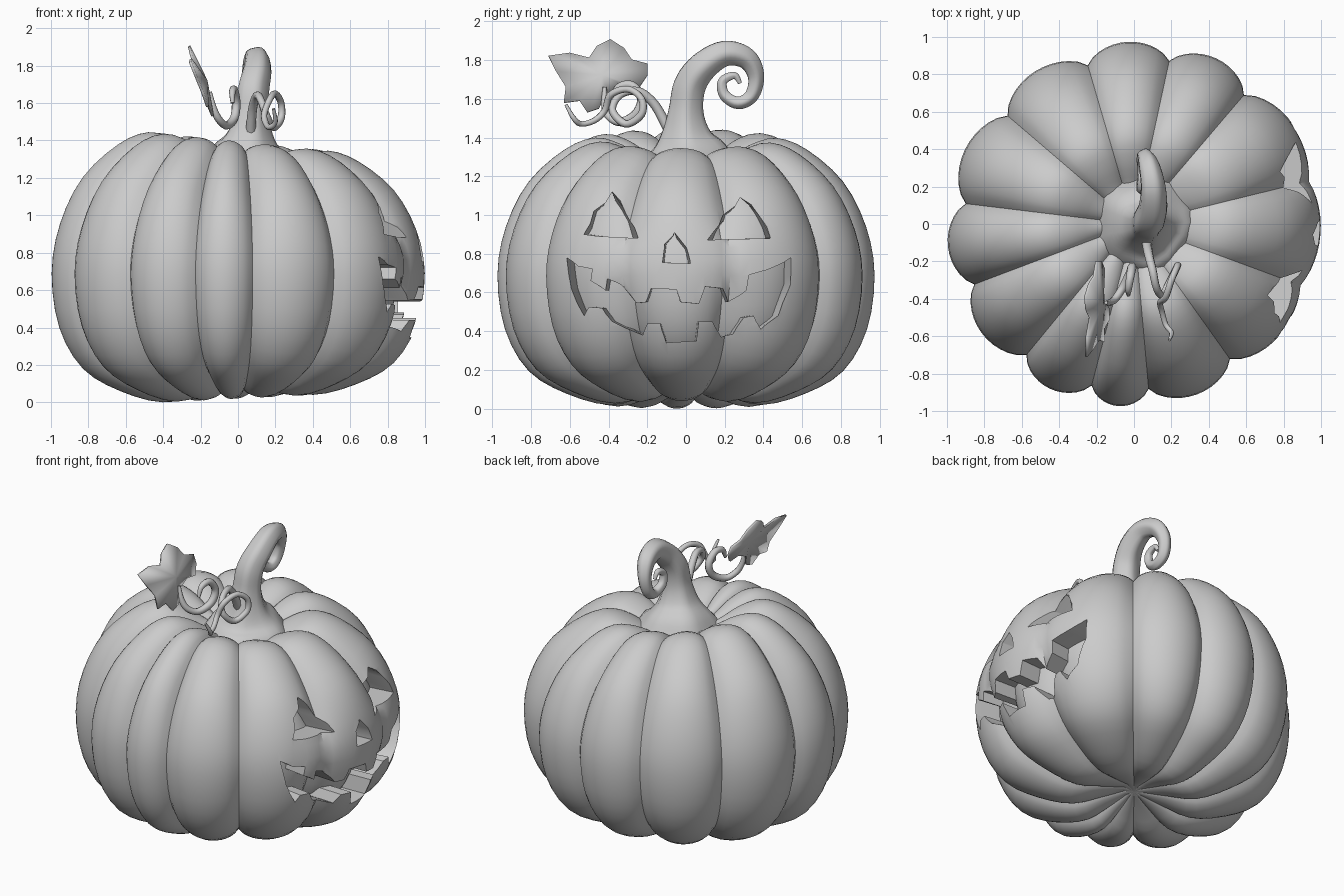
import bpy, bmesh, math
from mathutils import Vector

cube = bpy.data.objects.get("Cube")
if cube:
    bpy.data.objects.remove(cube, do_unlink=True)

grey = bpy.data.materials.new("plain grey")
grey.use_nodes = True
grey.diffuse_color = (0.6, 0.6, 0.6, 1)
grey.node_tree.nodes["Principled BSDF"].inputs["Base Color"].default_value = (0.6, 0.6, 0.6, 1)


def finish(name, bm, angle=35):
    """Turn a bmesh into a smooth-shaded object."""
    bmesh.ops.recalc_face_normals(bm, faces=bm.faces)
    mesh = bpy.data.meshes.new(name)
    bm.to_mesh(mesh)
    bm.free()
    obj = bpy.data.objects.new(name, mesh)
    bpy.context.collection.objects.link(obj)
    mesh.materials.append(grey)
    smooth(obj, angle)
    return obj


def smooth(obj, angle):
    bpy.ops.object.select_all(action='DESELECT')
    obj.select_set(True)
    bpy.context.view_layer.objects.active = obj
    bpy.ops.object.shade_smooth_by_angle(angle=math.radians(angle))


def spline(points, steps):
    """Sample a Catmull-Rom curve through the points."""
    p = [Vector(q) for q in points]
    p = [p[0] * 2 - p[1]] + p + [p[-1] * 2 - p[-2]]
    out = []
    for i in range(1, len(p) - 2):
        a, b, c, d = p[i - 1:i + 3]
        for s in range(steps):
            t = s / steps
            out.append((b * 2 + (c - a) * t + (a * 2 - b * 5 + c * 4 - d) * t ** 2
                        + (b * 3 - a - c * 3 + d) * t ** 3) / 2)
    return out + [p[-2]]


def skin(bm, rings):
    """Bridge successive closed rings of vertices."""
    n = len(rings[0])
    for a, b in zip(rings, rings[1:]):
        for i in range(n):
            j = (i + 1) % n
            bm.faces.new((a[i], a[j], b[j], b[i]))


# Pumpkin: lobes lie between a crest profile and a crease profile (radius, height)
CREST = spline([(0, 1.22), (.12, 1.24), (.22, 1.29), (.34, 1.36), (.48, 1.395), (.64, 1.335),
                (.83, 1.17), (.95, .94), (.995, .69), (.955, .4), (.83, .18), (.63, .06),
                (.4, 0), (.2, .05), (0, .1)], 3)
CREASE = spline([(0, 1.22), (.12, 1.22), (.22, 1.26), (.34, 1.325), (.47, 1.345), (.61, 1.27),
                 (.77, 1.09), (.87, .89), (.905, .68), (.86, .42), (.74, .23), (.56, .115),
                 (.38, .05), (.2, .065), (0, .1)], 3)
GROOVES = [14, 50, 78, 106, 139, 173, 201, 231, 255.5, 275, 305, 339.5]
MIDDLE = 0.7


def pumpkin(name, scale):
    columns = []
    for g, start in enumerate(GROOVES):
        end = GROOVES[g + 1] if g < 11 else GROOVES[0] + 360
        for k in range(12):
            t = k / 6 - 1
            columns.append((math.radians(start + (end - start) * k / 12), (1 - t * t) ** .8))
    bm = bmesh.new()
    rings = []
    for crest, crease in zip(CREST[1:-1], CREASE[1:-1]):
        ring = []
        for ang, bulge in columns:
            # Grooves fade out between the eyes and the mouth
            if math.cos(ang) > .85:
                bulge += (1 - bulge) * .6 * math.exp(-((crest.y - .77) / .2) ** 2)
            r, z = crease.lerp(crest, bulge)
            r *= scale * (1 + .012 * math.cos(2 * ang - 1.15))
            h = (z - MIDDLE) / MIDDLE
            # The face side is a little flatter than the back
            z += -.05 * h * math.cos(ang) if h > 0 else -.02 * h * (1 + math.cos(ang))
            ring.append(bm.verts.new((r * math.cos(ang), r * math.sin(ang) * .985,
                                      MIDDLE + (z - MIDDLE) * scale)))
        rings.append(ring)
    skin(bm, rings)
    for ring, z in ((rings[0], CREST[0].y), (rings[-1], CREST[-1].y)):
        pole = bm.verts.new((0, 0, MIDDLE + (z - MIDDLE) * scale))
        for i in range(len(ring)):
            bm.faces.new((ring[i - 1], ring[i], pole))
    return finish(name, bm)


body = pumpkin("pumpkin_body", 1)
pumpkin("inner_wall", .85)

# Carved face: outlines (y, z) cut through the +x wall, narrowing inwards
LEFT_EYE = [(.13, .87), (.19, 1), (.28, 1.09), (.36, 1.02), (.43, .88)]
RIGHT_EYE = [(-.53, .9), (-.48, 1.02), (-.38, 1.12), (-.31, 1.01), (-.26, .88)]
NOSE = [(-.12, .755), (-.11, .85), (-.06, .91), (.01, .8), (.02, .75)]
UPPER_LIP = [(-.63, .78), (-.56, .735), (-.48, .72), (-.49, .66), (-.41, .61), (-.4, .67),
             (-.33, .64), (-.25, .545), (-.2, .55), (-.175, .62), (-.05, .615), (-.03, .55),
             (.06, .54), (.09, .63), (.18, .62), (.21, .55), (.3, .61), (.31, .69),
             (.44, .73), (.54, .78)]
LOWER_LIP = [(.535, .64), (.47, .48), (.38, .41), (.34, .48), (.29, .47), (.24, .385),
             (.18, .37), (.13, .45), (.06, .45), (.05, .35), (-.1, .34), (-.13, .44),
             (-.195, .44), (-.22, .38), (-.38, .45), (-.43, .52), (-.5, .525), (-.53, .48),
             (-.6, .62)]
bm = bmesh.new()
for outline, surface, taper in ((LEFT_EYE, .82, 1), (RIGHT_EYE, .8, 1), (NOSE, .96, 1),
                                (UPPER_LIP + LOWER_LIP, .82, .35)):
    middle = sum(y for y, z in outline) / len(outline)
    rings = [[bm.verts.new((x, middle + (y - middle) * (1 + (x - surface) * taper), z))
              for y, z in outline] for x in (.4, 1.2)]
    skin(bm, rings)
    for ring in rings:
        bm.faces.new(ring)
cutter = finish("face_cutter", bm)
cutter.hide_render = True
carve = body.modifiers.new("carve", 'BOOLEAN')
carve.operation = 'DIFFERENCE'
carve.solver = 'EXACT'
carve.object = cutter
bpy.context.view_layer.objects.active = body
bpy.ops.object.modifier_apply(modifier="carve")
bpy.data.objects.remove(cutter, do_unlink=True)
smooth(body, 35)


def tube(name, points, sides=10, ribs=0.0):
    """Tapered tube through (x, y, z, radius) points."""
    path = spline(points, 5)
    bm = bmesh.new()
    rings = []
    side = Vector((1, 0, 0))
    for i, p in enumerate(path):
        along = (path[min(i + 1, len(path) - 1)] - path[max(i - 1, 0)]).to_3d().normalized()
        side = (side - along * side.dot(along)).normalized()
        up = along.cross(side)
        ring = []
        for k in range(sides):
            a = math.tau * k / sides
            r = p.w * (1 + ribs * math.cos(5 * a))
            ring.append(bm.verts.new(p.to_3d() + (side * math.cos(a) + up * math.sin(a)) * r))
        rings.append(ring)
    skin(bm, rings)
    bm.faces.new(rings[0])
    bm.faces.new(rings[-1])
    return finish(name, bm, 50)


# Curled stem with a flared, ribbed base
tube("stem", [(.05, .01, 1.25, .27), (.05, .01, 1.33, .21), (.06, 0, 1.42, .13),
              (.07, 0, 1.54, .09), (.08, .02, 1.67, .083), (.1, .09, 1.77, .075),
              (.1, .2, 1.835, .065), (.08, .31, 1.81, .055), (.06, .36, 1.72, .042),
              (.05, .34, 1.62, .036), (.05, .27, 1.58, .032), (.04, .2, 1.62, .028),
              (.04, .19, 1.69, .024), (.04, .25, 1.72, .018), (.04, .28, 1.68, .01)], 20, .05)

# Vines: one coils beside the stem, the other hooks up from the leaf
tube("coiled_vine", [(.07, -.06, 1.38, .03), (.07, -.11, 1.48, .026), (.08, -.17, 1.58, .024),
                     (.1, -.25, 1.64, .022), (.12, -.34, 1.62, .02), (.15, -.38, 1.54, .02),
                     (.19, -.31, 1.47, .02), (.23, -.23, 1.52, .02), (.23, -.23, 1.6, .018),
                     (.2, -.3, 1.65, .018), (.17, -.39, 1.62, .018), (.14, -.42, 1.54, .017),
                     (.15, -.47, 1.49, .016), (.17, -.54, 1.47, .015), (.2, -.58, 1.5, .013),
                     (.19, -.62, 1.57, .008)], 8)
tube("leaf_vine", [(-.15, -.42, 1.66, .01), (-.13, -.42, 1.57, .018), (-.1, -.4, 1.51, .02),
                   (-.06, -.34, 1.48, .022), (-.02, -.26, 1.52, .024), (-.01, -.23, 1.6, .024),
                   (-.02, -.28, 1.67, .022), (-.03, -.35, 1.66, .018), (-.03, -.38, 1.6, .01)], 8)

# Lobed leaf leaning outwards
LEAF = [(-.2, 1.72), (-.2, 1.78), (-.28, 1.8), (-.32, 1.86), (-.39, 1.905), (-.46, 1.87),
        (-.5, 1.81), (-.6, 1.835), (-.71, 1.82), (-.67, 1.74), (-.62, 1.66), (-.63, 1.58),
        (-.55, 1.59), (-.51, 1.53), (-.45, 1.55), (-.41, 1.63), (-.31, 1.67), (-.24, 1.66)]
bm = bmesh.new()
rim = [bm.verts.new((-.12 - .36 * (z - 1.5) + .08 * (y + .45), y, z)) for y, z in LEAF]
heart = bm.verts.new((-.17, -.43, 1.72))
for i in range(len(rim)):
    bm.faces.new((rim[i - 1], rim[i], heart))
leaf = finish("leaf", bm)
thick = leaf.modifiers.new("thickness", 'SOLIDIFY')
thick.thickness = .014
thick.offset = 0
